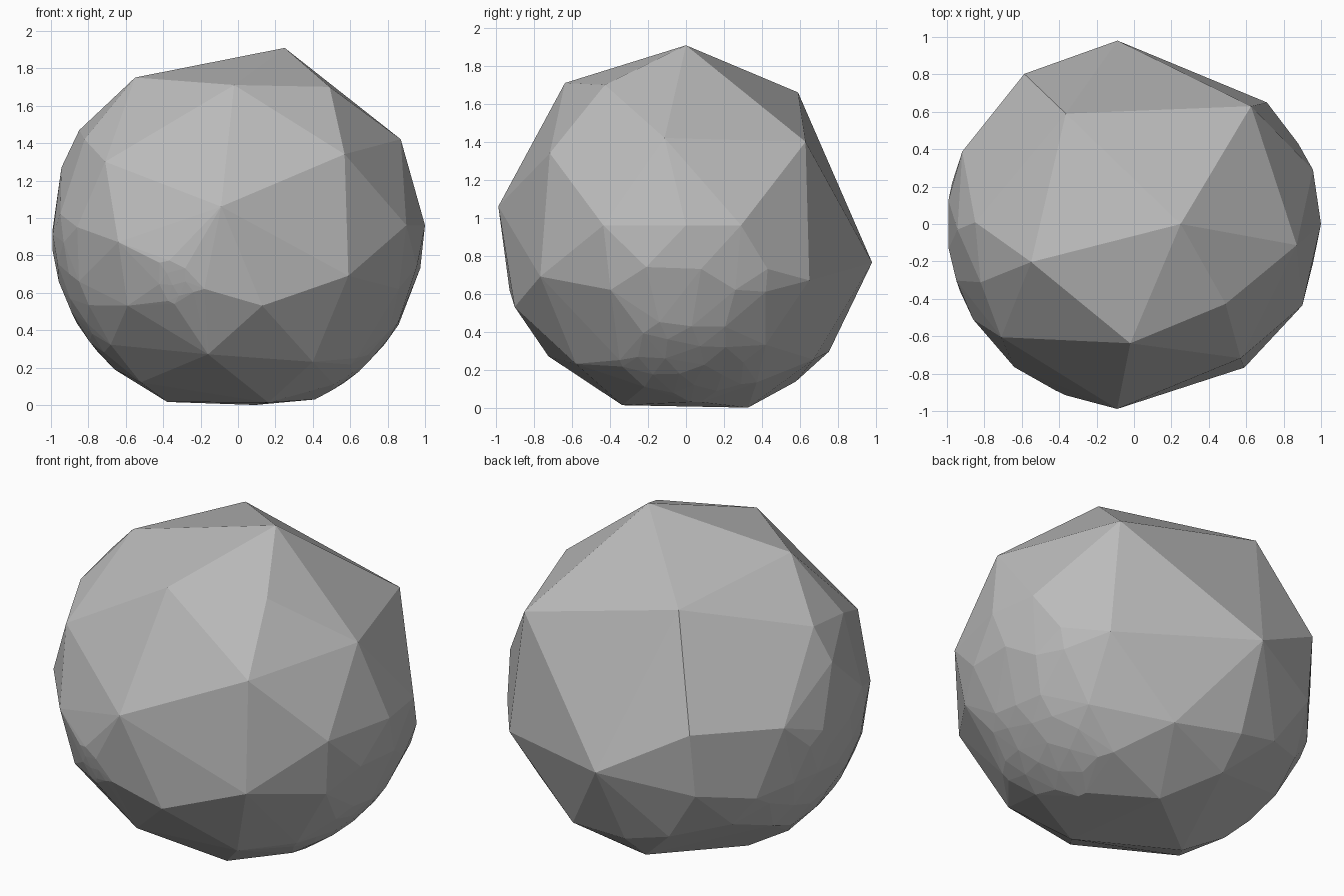
import bpy
import bmesh
import math
from mathutils import Vector

default_cube = bpy.data.objects.get("Cube")
if default_cube:
    bpy.data.objects.remove(default_cube, do_unlink=True)


def facing_axes(azimuth, elevation):
    """Return the outward, sideways and upward axes of one side of the boulder."""
    a, e = math.radians(azimuth), math.radians(elevation)
    outward = Vector((math.cos(e) * math.cos(a), math.cos(e) * math.sin(a), math.sin(e)))
    sideways = Vector((-math.sin(a), math.cos(a), 0))
    return outward, sideways, outward.cross(sideways)


def corners(azimuth, elevation, offsets):
    """Push flat offsets (in hundredths) outward onto the unit sphere."""
    outward, sideways, upward = facing_axes(azimuth, elevation)
    result = []
    for u, v in offsets:
        u, v = u / 100, v / 100
        depth = math.sqrt(max(0, 1 - u * u - v * v))
        result.append((sideways * u + upward * v + outward * depth).normalized())
    return result


def worn_patch(center, radius, count):
    """Spread small facets over a round patch of the sphere in a spiral."""
    center = Vector(center).normalized()
    sideways = center.orthogonal().normalized()
    upward = center.cross(sideways)
    golden = math.pi * (3 - math.sqrt(5))
    result = []
    for i in range(count):
        r = radius * math.sqrt((i + 0.5) / count)
        offset = sideways * math.cos(i * golden) + upward * math.sin(i * golden)
        result.append((center + offset * math.tan(r)).normalized())
    return result


# Broad chipped corners on each side
front = corners(-90, 0, [
    (-55, 81), (25, 97), (87, 48), (-2, 77), (49, 76), (57, 40), (-71, 36),
    (-9, 12), (59, -25), (90, 2), (100, 2), (13, -41), (-18, -32), (-27, -20),
    (-64, -7), (-42, -18), (-86, 1), (-95, 8), (-82, 48), (-85, -28),
    (-59, -41), (-34, -40), (-78, -56), (-16, -67), (40, -71), (86, -32),
    (-52, -82)])
right = corners(0, 0, [
    (63, 46), (65, -27), (29, 2), (-21, -20), (8, -21), (43, -21), (26, -32),
    (42, -33), (-14, -49), (42, -61), (-35, -69)])
back = corners(125, 25, [
    (-4, 36), (2, -32), (53, -28), (74, -29), (79, 8), (69, 27), (5, -65),
    (38, -66), (-49, -52)])
underside = corners(50, -30, [
    (22, -25), (58, -31), (76, -35), (48, -52), (14, -66), (26, -94),
    (-34, -88), (-26, -63), (-11, -41), (87, -44)])

# Finely worn areas
worn = (worn_patch((0.68, 0, -0.73), 0.36, 20)
        + worn_patch((-0.92, -0.05, -0.4), 0.48, 22)
        + worn_patch((-0.33, -0.9, -0.28), 0.13, 9))

# Wrap the corners in a tight faceted skin
bm = bmesh.new()
for point in front + right + back + underside + worn:
    bm.verts.new(point)
bmesh.ops.remove_doubles(bm, verts=bm.verts, dist=0.03)
hull = bmesh.ops.convex_hull(bm, input=bm.verts)
loose = [v for v in bm.verts if not v.link_faces]
bmesh.ops.delete(bm, geom=loose, context="VERTS")
bmesh.ops.recalc_face_normals(bm, faces=bm.faces)
lift = -min(v.co.z for v in bm.verts)
bmesh.ops.translate(bm, verts=bm.verts, vec=(0, 0, lift))

mesh = bpy.data.meshes.new("boulder")
bm.to_mesh(mesh)
bm.free()
boulder = bpy.data.objects.new("boulder", mesh)
bpy.context.collection.objects.link(boulder)

# Plain stone
stone = bpy.data.materials.new("stone grey")
stone.use_nodes = True
color = (0.5, 0.5, 0.5, 1)
stone.diffuse_color = color
stone.node_tree.nodes["Principled BSDF"].inputs["Base Color"].default_value = color
mesh.materials.append(stone)
